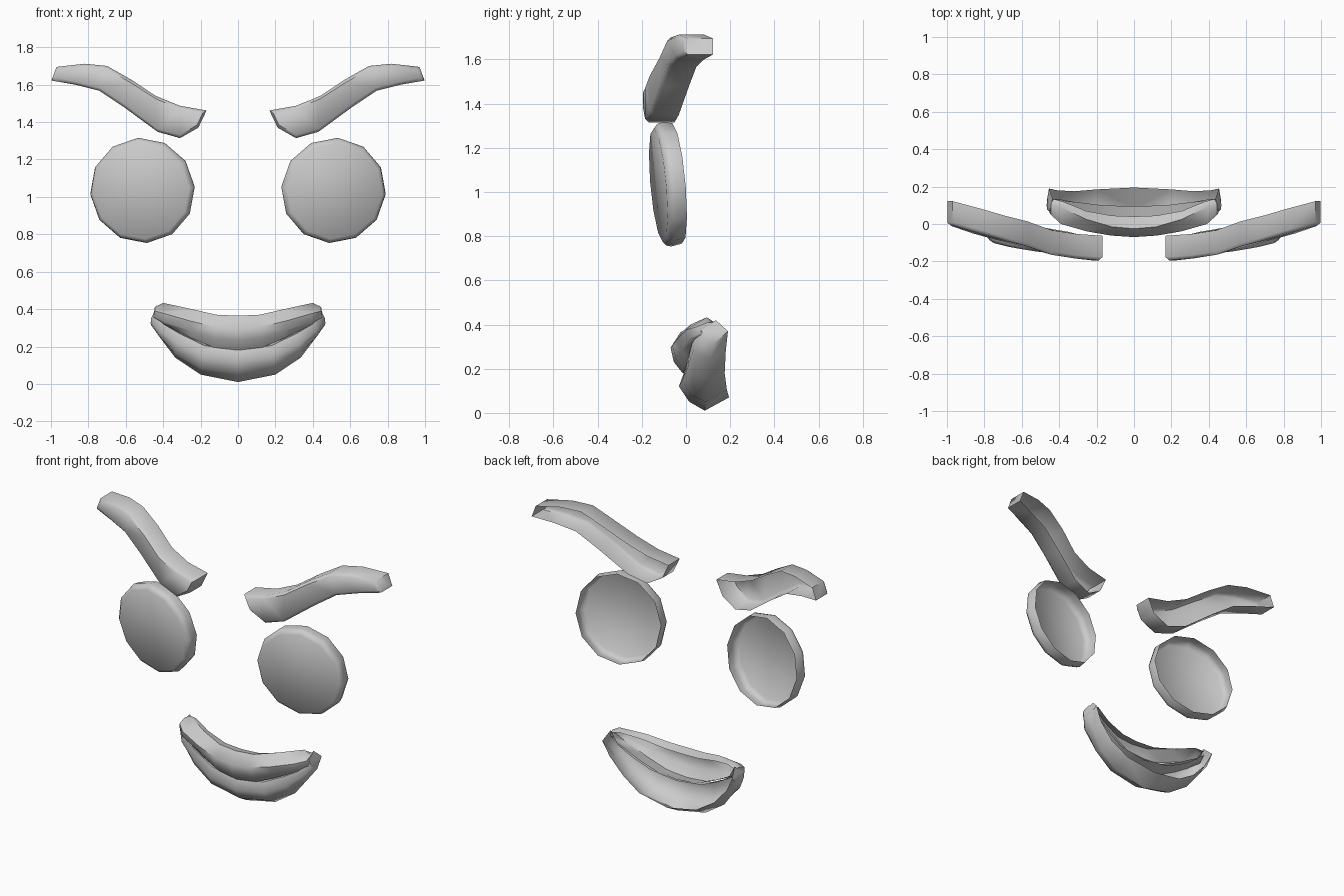
import bpy, bmesh, math
from mathutils import Matrix, Vector

if "Cube" in bpy.data.objects:
    bpy.data.objects.remove(bpy.data.objects["Cube"])

grey = bpy.data.materials.new("grey")
grey.diffuse_color = (0.6, 0.6, 0.6, 1)
grey.use_nodes = True
grey.node_tree.nodes["Principled BSDF"].inputs["Base Color"].default_value = grey.diffuse_color


def finish(name, verts, faces, outward, angle=60, mirror_merge=False):
    """Make a smooth shell mirrored over x; first face must look along outward."""
    mesh = bpy.data.meshes.new(name)
    mesh.from_pydata(verts, [], faces)
    mesh.materials.append(grey)
    bm = bmesh.new()
    bm.from_mesh(mesh)
    bm.faces.ensure_lookup_table()
    bmesh.ops.recalc_face_normals(bm, faces=bm.faces[:])
    bm.faces.ensure_lookup_table()
    bm.normal_update()
    if bm.faces[0].normal.dot(Vector(outward)) < 0:
        bmesh.ops.reverse_faces(bm, faces=bm.faces[:])
    bm.to_mesh(mesh)
    bm.free()
    ob = bpy.data.objects.new(name, mesh)
    bpy.context.collection.objects.link(ob)
    bpy.ops.object.select_all(action='DESELECT')
    ob.select_set(True)
    bpy.context.view_layer.objects.active = ob
    mod = ob.modifiers.new("mirror", 'MIRROR')
    mod.use_mirror_merge = mirror_merge
    bpy.ops.object.modifier_apply(modifier=mod.name)
    bpy.ops.object.shade_smooth_by_angle(angle=math.radians(angle))
    return ob


def bridge(a, b, n):
    """Quads between two closed loops starting at indices a and b."""
    return [(a + i, a + (i + 1) % n, b + (i + 1) % n, b + i) for i in range(n)]


# Eyes: shallow twelve-sided dishes, open behind, turned outward
N = 12
place = (Matrix.Translation((0.51, -0.083, 1.035))
         @ Matrix.Rotation(math.radians(8), 4, 'Z')
         @ Matrix.Rotation(math.radians(5), 4, 'X'))
verts = []
for r, y in ((0.258, -0.043), (0.277, -0.027), (0.283, -0.005), (0.275, 0.043)):
    for i in range(N):
        a = math.radians(86 + 360 / N * i)
        verts.append(place @ Vector((r * math.cos(a), y, r * math.sin(a))))
faces = [tuple(range(N))]
for k in range(3):
    faces += bridge(k * N, (k + 1) * N, N)
finish("eyes", verts, faces, (0, -1, 0), 50)

# Eyebrows: swept strip with a softened rim, open behind
# upper x, upper z, lower x, lower z, front y
stations = [
    (0.168, 1.462, 0.212, 1.37, -0.195), (0.31, 1.487, 0.31, 1.314, -0.185),
    (0.44, 1.54, 0.43, 1.348, -0.165), (0.57, 1.626, 0.61, 1.48, -0.118),
    (0.70, 1.70, 0.74, 1.567, -0.085), (0.82, 1.712, 0.87, 1.60, -0.05),
    (0.97, 1.695, 0.998, 1.622, -0.01)]
M = len(stations)
outline = ([Vector((s[0], s[4], s[1])) for s in stations]
           + [Vector((s[2], s[4], s[3])) for s in reversed(stations)])
L = len(outline)
front = []
for i, p in enumerate(outline):
    q = p + (outline[L - 1 - i] - p).normalized() * 0.016
    if i in (0, L - 1):
        q.x += 0.014
    if i in (M - 1, M):
        q.x -= 0.014
    front.append(q)
rim = [p + Vector((0, 0.018, 0)) for p in outline]
back = [p + Vector((0, 0.132, 0)) for p in outline]
faces = [(i, i + 1, L - 2 - i, L - 1 - i) for i in range(M - 1)]
faces += bridge(0, L, L) + bridge(L, 2 * L, L)
finish("eyebrows", front + rim + back, faces, (0, -1, 0), 50)


def lip(name, rows, first_out):
    """Skin rows running from the middle to the corner, then cap the corner."""
    n = len(rows[0])
    verts = [p for row in rows for p in row]
    faces = [(r * n + i, r * n + i + 1, (r + 1) * n + i + 1, (r + 1) * n + i)
             for r in range(len(rows) - 1) for i in range(n - 1)]
    faces.append(tuple(r * n + n - 1 for r in range(len(rows))))
    finish(name, verts, faces, first_out, 55, True)


# Upper lip: rows from back of the top, over the front, to the inner edge
lip("upper_lip", [
    [(0, .04, .35), (.12, .045, .355), (.256, .07, .385), (.38, .12, .415), (.435, .135, .405)],
    [(0, -.025, .365), (.118, -.015, .37), (.256, .025, .402), (.40, .095, .433), (.445, .10, .41)],
    [(0, -.07, .295), (.12, -.062, .305), (.25, -.04, .335), (.39, .0, .375), (.445, .05, .39)],
    [(0, -.055, .23), (.13, -.045, .245), (.25, -.02, .285), (.40, .012, .335), (.452, .06, .36)],
    [(0, -.015, .18), (.13, -.005, .195), (.25, .01, .245), (.39, .03, .315), (.45, .08, .35)],
    [(0, .095, .21), (.13, .095, .22), (.25, .11, .27), (.38, .125, .34), (.44, .13, .38)],
], (0, 0, 1))

# Lower lip: rows from the inner edge, over the front and under, to the back
lip("lower_lip", [
    [(0, .095, .20), (.18, .10, .225), (.30, .115, .28), (.39, .13, .34), (.435, .135, .42)],
    [(0, -.01, .18), (.18, .0, .205), (.31, .015, .268), (.40, .03, .32), (.452, .07, .375)],
    [(0, -.032, .12), (.19, -.018, .145), (.33, .01, .215), (.42, .035, .285), (.465, .08, .35)],
    [(0, .015, .05), (.20, .02, .085), (.335, .04, .165), (.42, .06, .255), (.467, .10, .325)],
    [(0, .085, .01), (.20, .09, .05), (.335, .095, .14), (.415, .11, .245), (.465, .13, .315)],
    [(0, .195, .07), (.20, .185, .105), (.32, .175, .18), (.41, .18, .28), (.455, .19, .37)],
], (0, 0, 1))
